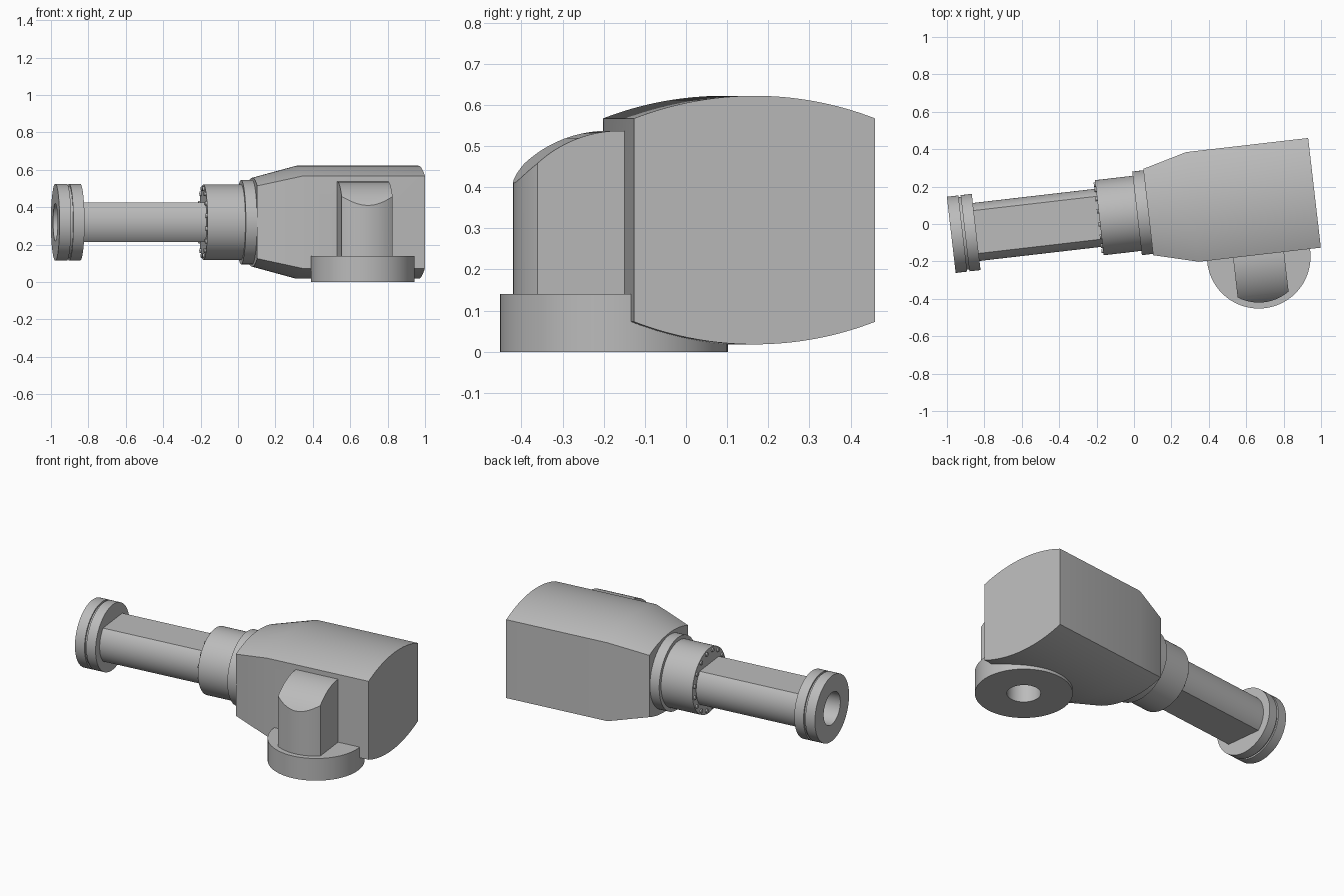
import bpy, bmesh, math
from mathutils import Matrix

cube = bpy.data.objects.get("Cube")
if cube:
    bpy.data.objects.remove(cube, do_unlink=True)

steel = bpy.data.materials.new("plain_grey")
steel.use_nodes = True
GREY = (0.5, 0.5, 0.5, 1)
steel.diffuse_color = GREY
steel.node_tree.nodes["Principled BSDF"].inputs["Base Color"].default_value = GREY

TURN = Matrix.Rotation(math.radians(6.6), 4, 'Z')
AXIS = Matrix.Translation((-0.977, -0.058, 0.32)) @ TURN    # local x runs along the shaft
STAND = Matrix.Translation((0.667, -0.175, 0)) @ TURN       # local z runs up the foot
UPRIGHT = STAND @ Matrix.Rotation(-math.pi / 2, 4, 'Y')     # turns local x upward


def loft(name, rings, frame):
    """Skin equal rings of points and cap both ends."""
    bm = bmesh.new()
    rows = [[bm.verts.new(frame @ Matrix.Translation(p).to_translation()) for p in ring] for ring in rings]
    n = len(rows[0])
    for a, b in zip(rows, rows[1:]):
        for i in range(n):
            j = (i + 1) % n
            bm.faces.new((a[i], a[j], b[j], b[i]))
    bm.faces.new(rows[0])
    bm.faces.new(rows[-1])
    bmesh.ops.recalc_face_normals(bm, faces=bm.faces)
    mesh = bpy.data.meshes.new(name)
    bm.to_mesh(mesh)
    bm.free()
    mesh.materials.append(steel)
    ob = bpy.data.objects.new(name, mesh)
    bpy.context.collection.objects.link(ob)
    return ob


def lathe(name, profile, frame, sides=96, y=0, z=0):
    """Turn (distance, radius) steps around the local x axis."""
    angles = [2 * math.pi * i / sides for i in range(sides)]
    return loft(name, [[(u, y + r * math.cos(a), z + r * math.sin(a)) for a in angles]
                       for u, r in profile], frame)


def combine(ob, tool, operation):
    mod = ob.modifiers.new("cut", 'BOOLEAN')
    mod.operation, mod.object, mod.solver = operation, tool, 'EXACT'
    bpy.context.view_layer.update()
    mesh = bpy.data.meshes.new_from_object(ob.evaluated_get(bpy.context.evaluated_depsgraph_get()))
    ob.modifiers.clear()
    ob.data = mesh


# Grooved end flange
flange = lathe("end_flange", [(0, .205), (.062, .205), (.062, .195), (.074, .195),
                              (.074, .205), (.134, .205)], AXIS)

# Round shaft with flattened top and bottom
R, FLAT = .156, math.asin(.105 / .156)
arc = [FLAT * (i / 12 - 1) for i in range(25)]
section = [(R * math.cos(a), R * math.sin(a)) for a in arc + [math.pi + a for a in arc]]
shaft = loft("shaft", [[(u, y, z) for y, z in section] for u in (.12, .81)], AXIS)

# Collar, shoulder ring and bolt heads
collar = lathe("collar", [(.797, .202), (1.01, .202)], AXIS)
shoulder = lathe("shoulder_ring", [(1.0, .225), (1.07, .225)], AXIS)
bolts = []
for i in range(16):
    a = 2 * math.pi * (i + .5) / 16
    bolts.append(lathe("bolt_%d" % (i + 1), [(.788, .012), (.81, .012)], AXIS, 12,
                       .182 * math.cos(a), .182 * math.sin(a)))

# Housing: crowned box section that tapers toward the shaft
W, H, CROWN = .295, .302, .055
CURVE = (W * W + CROWN * CROWN) / (2 * CROWN)
steps = [W * (i / 16 - 1) for i in range(33)]
top = [(y, H - CURVE + math.sqrt(CURVE ** 2 - y * y)) for y in steps]
outline = top + [(-y, -z) for y, z in top]
housing = loft("housing", [[(u, y * s, z * s) for y, z in outline]
                           for u, s in ((1.06, .787), (1.298, 1), (1.955, 1))], AXIS)

# Round foot
foot = lathe("round_foot", [(0, .277), (.14, .277)], UPRIGHT)

# Post: flat-sided, round-fronted, with a curved crown
crown = [(-.3 * math.sin(a), .237 + .3 * math.cos(a))
         for a in [math.radians(60) * i / 24 for i in range(25)]]
side = [(.06, .05), (.06, .537)] + crown + [(crown[-1][0], .05)]
post = loft("post", [[(x, y, z) for y, z in side] for x in (-.137, .137)], STAND)
rounder = lathe("post_rounder", [(0, .245), (.7, .245)], UPRIGHT)
combine(post, rounder, 'INTERSECT')

# Bores through the shaft end and the foot
shaft_bore = lathe("shaft_bore", [(-.1, .1), (.95, .1)], AXIS, 64)
foot_bore = lathe("foot_bore", [(-.1, .096), (.32, .096)], UPRIGHT, 64)
for part in (flange, shaft, collar):
    combine(part, shaft_bore, 'DIFFERENCE')
for part in (foot, post, housing):
    combine(part, foot_bore, 'DIFFERENCE')
for helper in (rounder, shaft_bore, foot_bore):
    bpy.data.objects.remove(helper, do_unlink=True)

# Smooth rounded faces, keep hard edges
bpy.ops.object.select_all(action='DESELECT')
for part in [flange, shaft, collar, shoulder, housing, foot, post] + bolts:
    part.select_set(True)
    bpy.context.view_layer.objects.active = part
bpy.ops.object.shade_smooth_by_angle(angle=math.radians(25))
